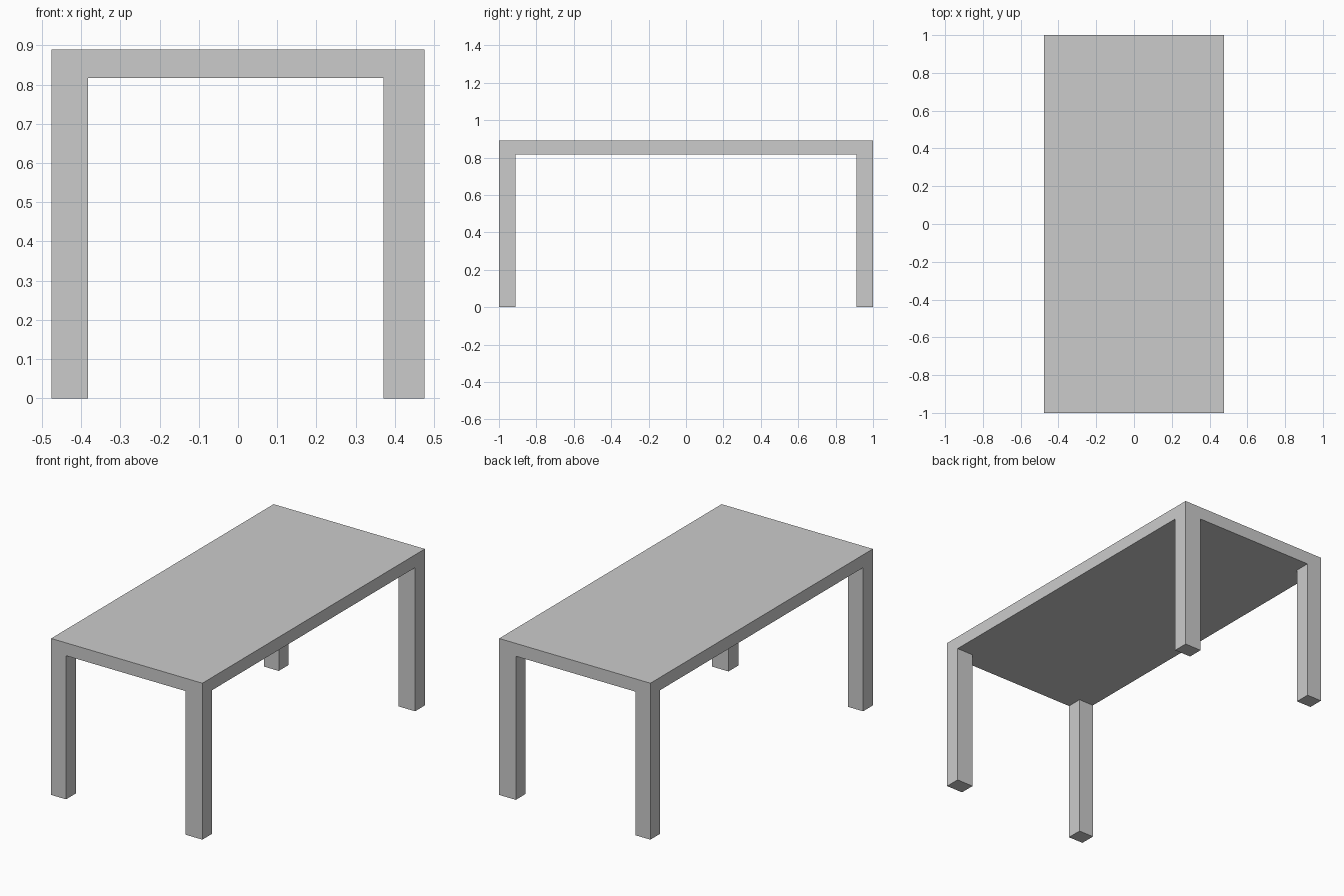
import bpy, bmesh

if "Cube" in bpy.data.objects:
    bpy.data.objects.remove(bpy.data.objects["Cube"])

# Dimensions: grid lines mark the leg edges, heights mark floor, underside, top
XS = [-0.476, -0.382, 0.371, 0.476]
YS = [-1.0, -0.912, 0.912, 1.0]
UNDER, TOP = 0.817, 0.89

bm = bmesh.new()

# Tabletop: a 3 x 3 sheet thickened upward
grid = [[bm.verts.new((x, y, UNDER)) for y in YS] for x in XS]
cells = {}
for i in range(3):
    for j in range(3):
        cells[i, j] = bm.faces.new((grid[i][j], grid[i][j + 1],
                                    grid[i + 1][j + 1], grid[i + 1][j]))
ext = bmesh.ops.extrude_face_region(bm, geom=list(bm.faces), use_keep_orig=True)
for v in ext["geom"]:
    if isinstance(v, bmesh.types.BMVert):
        v.co.z = TOP

# Legs: the four corner cells pulled down to the floor, flush with the edges
corners = [cells[i, j] for i in (0, 2) for j in (0, 2)]
legs = bmesh.ops.extrude_discrete_faces(bm, faces=corners)
for face in legs["faces"]:
    for v in face.verts:
        v.co.z = 0.0

# Clean flat surfaces
bmesh.ops.recalc_face_normals(bm, faces=list(bm.faces))
bmesh.ops.dissolve_limit(bm, angle_limit=0.01, verts=list(bm.verts), edges=list(bm.edges))

mesh = bpy.data.meshes.new("table")
bm.to_mesh(mesh)
bm.free()
bpy.context.collection.objects.link(bpy.data.objects.new("table", mesh))
